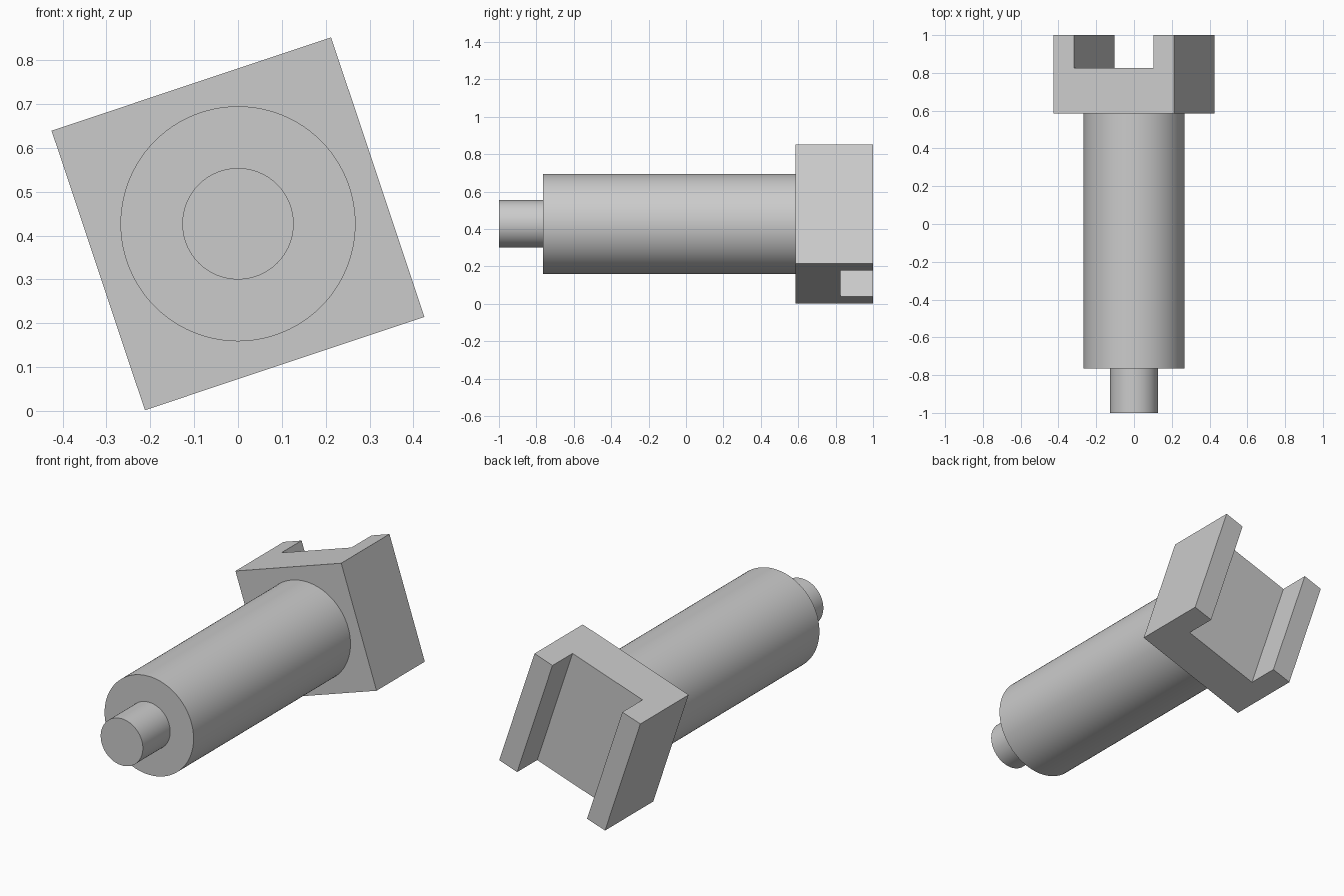
import bpy
import bmesh
import math
from mathutils import Matrix

cube = bpy.data.objects.get("Cube")
if cube:
    bpy.data.objects.remove(cube, do_unlink=True)

AXIS_Z = 0.427               # height of the shaft axis
TILT = math.radians(18.47)   # roll of the square head about the axis
HEAD_FRONT, SLOT_FLOOR, HEAD_BACK = 0.585, 0.827, 1.0
HALF, SLOT = 0.336, 0.222    # half widths of head and slot

grey = bpy.data.materials.new("plain grey")
grey.use_nodes = True
colour = (0.6, 0.6, 0.6, 1)
grey.diffuse_color = colour
grey.node_tree.nodes["Principled BSDF"].inputs["Base Color"].default_value = colour


def add_object(name, bm):
    bmesh.ops.recalc_face_normals(bm, faces=bm.faces)
    mesh = bpy.data.meshes.new(name)
    bm.to_mesh(mesh)
    bm.free()
    mesh.materials.append(grey)
    obj = bpy.data.objects.new(name, mesh)
    bpy.context.collection.objects.link(obj)
    obj.location.z = AXIS_Z
    return obj


def add_rod(name, radius, y0, y1):
    bm = bmesh.new()
    place = Matrix.Translation((0, (y0 + y1) / 2, 0)) @ Matrix.Rotation(math.pi / 2, 4, "X")
    bmesh.ops.create_cone(bm, cap_ends=True, segments=96, radius1=radius,
                          radius2=radius, depth=y1 - y0, matrix=place)
    obj = add_object(name, bm)
    bpy.ops.object.select_all(action="DESELECT")
    obj.select_set(True)
    bpy.context.view_layer.objects.active = obj
    bpy.ops.object.shade_smooth_by_angle(angle=math.radians(30))


# Shaft and its narrow end pin
add_rod("shaft", 0.268, -0.765, HEAD_FRONT)
add_rod("end_pin", 0.127, -1.0, -0.765)

# Square head: a channel profile extruded along the slot, then rolled
half_profile = [(HALF, HEAD_FRONT), (HALF, HEAD_BACK), (SLOT, HEAD_BACK), (SLOT, SLOT_FLOOR)]
profile = half_profile + [(-x, y) for x, y in reversed(half_profile)]
bm = bmesh.new()
face = bm.faces.new([bm.verts.new((x, y, -HALF)) for x, y in profile])
extruded = bmesh.ops.extrude_face_region(bm, geom=[face])
top = [v for v in extruded["geom"] if isinstance(v, bmesh.types.BMVert)]
bmesh.ops.translate(bm, verts=top, vec=(0, 0, 2 * HALF))
head = add_object("slotted_head", bm)
head.rotation_euler.y = -TILT
